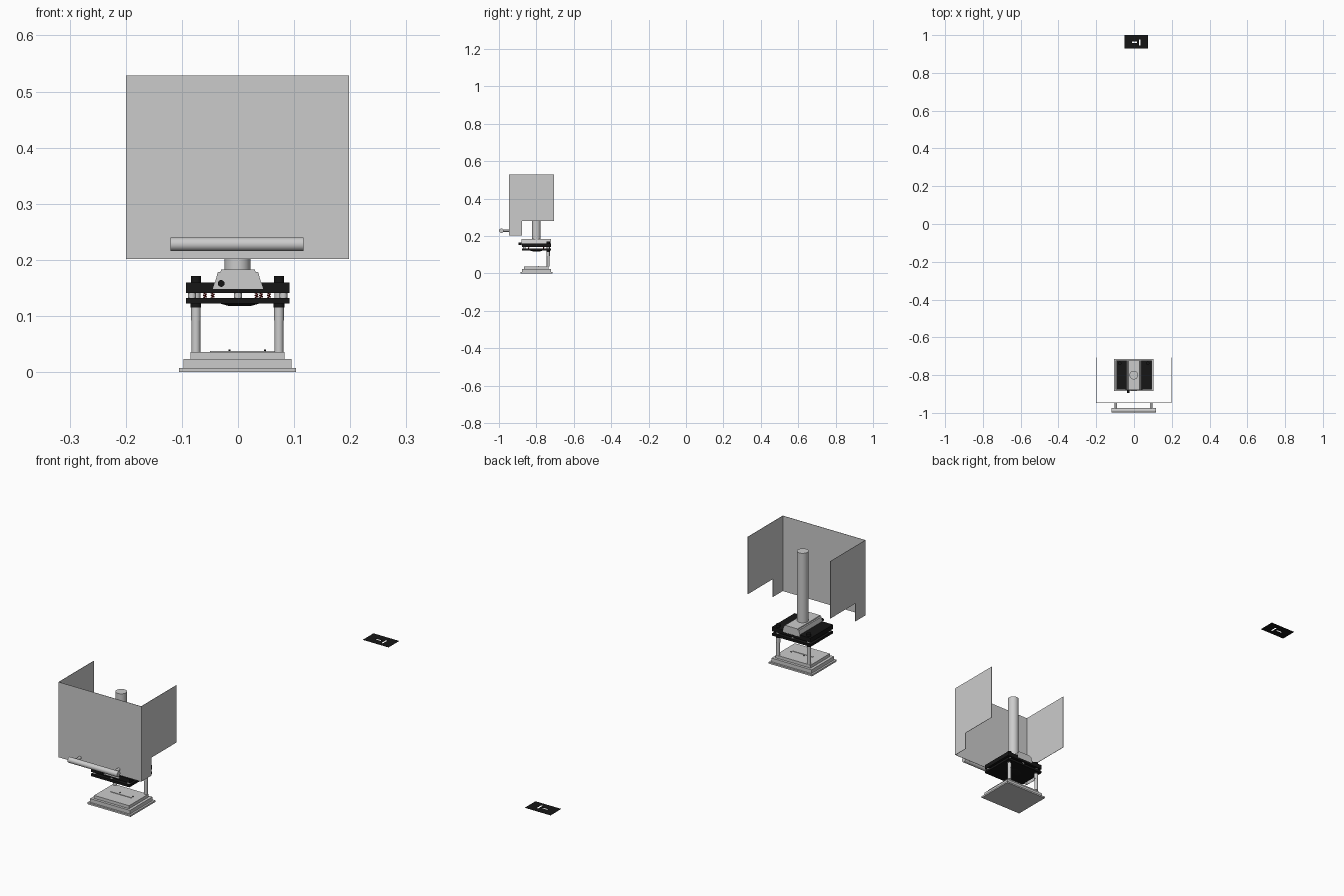
import bpy, bmesh, math
from mathutils import Vector

if "Cube" in bpy.data.objects:
    bpy.data.objects.remove(bpy.data.objects["Cube"])


def material(name, rgb):
    m = bpy.data.materials.new(name)
    m.diffuse_color = (*rgb, 1)
    m.use_nodes = True
    m.node_tree.nodes["Principled BSDF"].inputs["Base Color"].default_value = m.diffuse_color
    return m


BLACK = material("black_paint", (0.008, 0.008, 0.008))
RED = material("red_wire", (0.25, 0.01, 0.01))


def add(name, bm, mat=None, smooth=False):
    bmesh.ops.recalc_face_normals(bm, faces=bm.faces)
    me = bpy.data.meshes.new(name)
    bm.to_mesh(me)
    bm.free()
    ob = bpy.data.objects.new(name, me)
    bpy.context.collection.objects.link(ob)
    if mat:
        me.materials.append(mat)
    if smooth:
        bpy.ops.object.select_all(action='DESELECT')
        ob.select_set(True)
        bpy.context.view_layer.objects.active = ob
        bpy.ops.object.shade_smooth_by_angle(angle=math.radians(40))
    return ob


def box(name, x, y, z, mat=None):
    bm = bmesh.new()
    bmesh.ops.create_cube(bm, size=1)
    for v in bm.verts:
        v.co = [a + (c + 0.5) * (b - a) for c, (a, b) in zip(v.co, (x, y, z))]
    return add(name, bm, mat)


def rod(name, p, q, r, mat=None, r2=None, n=24):
    p, q = Vector(p), Vector(q)
    d = q - p
    bm = bmesh.new()
    bmesh.ops.create_cone(bm, cap_ends=True, segments=n, radius1=r,
                          radius2=r if r2 is None else r2, depth=d.length)
    rot = Vector((0, 0, 1)).rotation_difference(d).to_matrix()
    for v in bm.verts:
        v.co = rot @ v.co + (p + q) / 2
    return add(name, bm, mat, True)


def prism(name, pts, vec, mat=None):
    bm = bmesh.new()
    f = bm.faces.new([bm.verts.new(p) for p in pts])
    ext = bmesh.ops.extrude_face_region(bm, geom=[f])['geom']
    bmesh.ops.translate(bm, vec=vec, verts=[e for e in ext if isinstance(e, bmesh.types.BMVert)])
    return add(name, bm, mat)


CX, CY = -0.001, -0.80

# Stepped base
for i, (hx, hy, z0, z1) in enumerate([(0.104, 0.085, 0, 0.007), (0.096, 0.077, 0.007, 0.023),
                                      (0.084, 0.066, 0.023, 0.036)]):
    box(f"base_step_{i}", (CX - hx, CX + hx), (CY - hy, CY + hy), (z0, z1))

# Small fittings on the base top
box("base_top_strip", (-0.05, 0.05), (-0.803, -0.799), (0.036, 0.038))
for x in (-0.015, 0.048):
    rod("base_pin", (x, -0.79, 0.036), (x, -0.79, 0.04), 0.002, BLACK, n=8)

# Rear legs with sleeve, collar and cap
for s in (-1, 1):
    x, y = CX + s * 0.074, -0.737
    rod("leg", (x, y, 0.036), (x, y, 0.116), 0.0078)
    rod("leg_sleeve", (x, y, 0.092), (x, y, 0.116), 0.0086)
    rod("leg_collar", (x, y, 0.115), (x, y, 0.123), 0.0095, BLACK)
    rod("leg_upper", (x, y, 0.131), (x, y, 0.142), 0.0078)
    rod("leg_cap", (x, y, 0.16), (x, y, 0.171), 0.009, BLACK)

# Black plates
PX, PY = (-0.093, 0.092), (-0.877, -0.722)
box("lower_plate", PX, PY, (0.122, 0.132), BLACK)
box("upper_plate", PX, PY, (0.141, 0.151), BLACK)
for a, b in ((-0.093, -0.04), (0.039, 0.092)):
    box("upper_plate_side", (a, b), PY, (0.151, 0.160), BLACK)
rod("underside_dome", (0.003, CY, 0.122), (0.003, CY, 0.118), 0.034, BLACK, r2=0.02)

# Spacers between the plates
for x, y in ((-0.082, -0.865), (0.081, -0.865), (0, -0.865), (0, -0.735)):
    rod("plate_spacer", (x, y, 0.131), (x, y, 0.142), 0.007)

# Red springs between the plates
for x in (-0.059, -0.045, 0.033, 0.041, 0.055):
    for y in (-0.84, -0.76):
        cu = bpy.data.curves.new("spring", 'CURVE')
        cu.dimensions = '3D'
        cu.bevel_depth = 0.0007
        cu.bevel_resolution = 1
        sp = cu.splines.new('POLY')
        n = 36
        sp.points.add(n)
        for i in range(n + 1):
            t = i / n
            a = t * 6 * math.pi
            sp.points[i].co = (x + 0.003 * math.cos(a), y + 0.003 * math.sin(a), 0.132 + 0.009 * t, 1)
        cu.materials.append(RED)
        bpy.context.collection.objects.link(bpy.data.objects.new("spring", cu))

# Carriage with sloping sides, front slot panel and knob
half = [(0.045, 0.148), (0.041, 0.160), (0.036, 0.178), (0.031, 0.179), (0.03, 0.183)]
profile = half + [(-x, z) for x, z in reversed(half)]
prism("carriage", [(x, -0.879, z) for x, z in profile], (0, 0.156, 0))
box("carriage_panel", (-0.018, 0.015), (-0.881, -0.878), (0.153, 0.165))
rod("carriage_knob", (-0.03, -0.896, 0.158), (-0.03, -0.878, 0.158), 0.006, BLACK)

# Tall column
rod("column", (CX, -0.80, 0.18), (CX, -0.80, 0.485), 0.023, n=32)

# Three-sided shield with notched wings
YF, YB, YN = -0.947, -0.706, -0.877
T = 0.0015
box("shield_front", (-0.2, 0.198), (YF, YF + T), (0.202, 0.529))
wing = [(YF, 0.202), (YN, 0.202), (YN, 0.28), (YB, 0.28), (YB, 0.529), (YF, 0.529)]
for x in (-0.2, 0.198 - T):
    prism("shield_wing", [(x, y, z) for y, z in wing], (T, 0, 0))

# Handle on the shield front
rod("handle_bar", (-0.12, -0.987, 0.228), (0.117, -0.987, 0.228), 0.012)
for x in (-0.096, 0.091):
    rod("handle_mount", (x, -0.985, 0.228), (x, YF, 0.228), 0.006)

# Separate black target plate with a small opening
plate = box("target_plate", (-0.049, 0.074), (0.928, 1.0), (0.036, 0.037), BLACK)
for k, (x, y) in enumerate([((-0.01, 0.015), (0.959, 0.966)), ((0.027, 0.035), (0.945, 0.977))]):
    cut = box(f"opening_cutter_{k}", x, y, (0.02, 0.05))
    cut.hide_render = True
    cut.hide_viewport = True
    m = plate.modifiers.new("opening", 'BOOLEAN')
    m.operation = 'DIFFERENCE'
    m.object = cut
